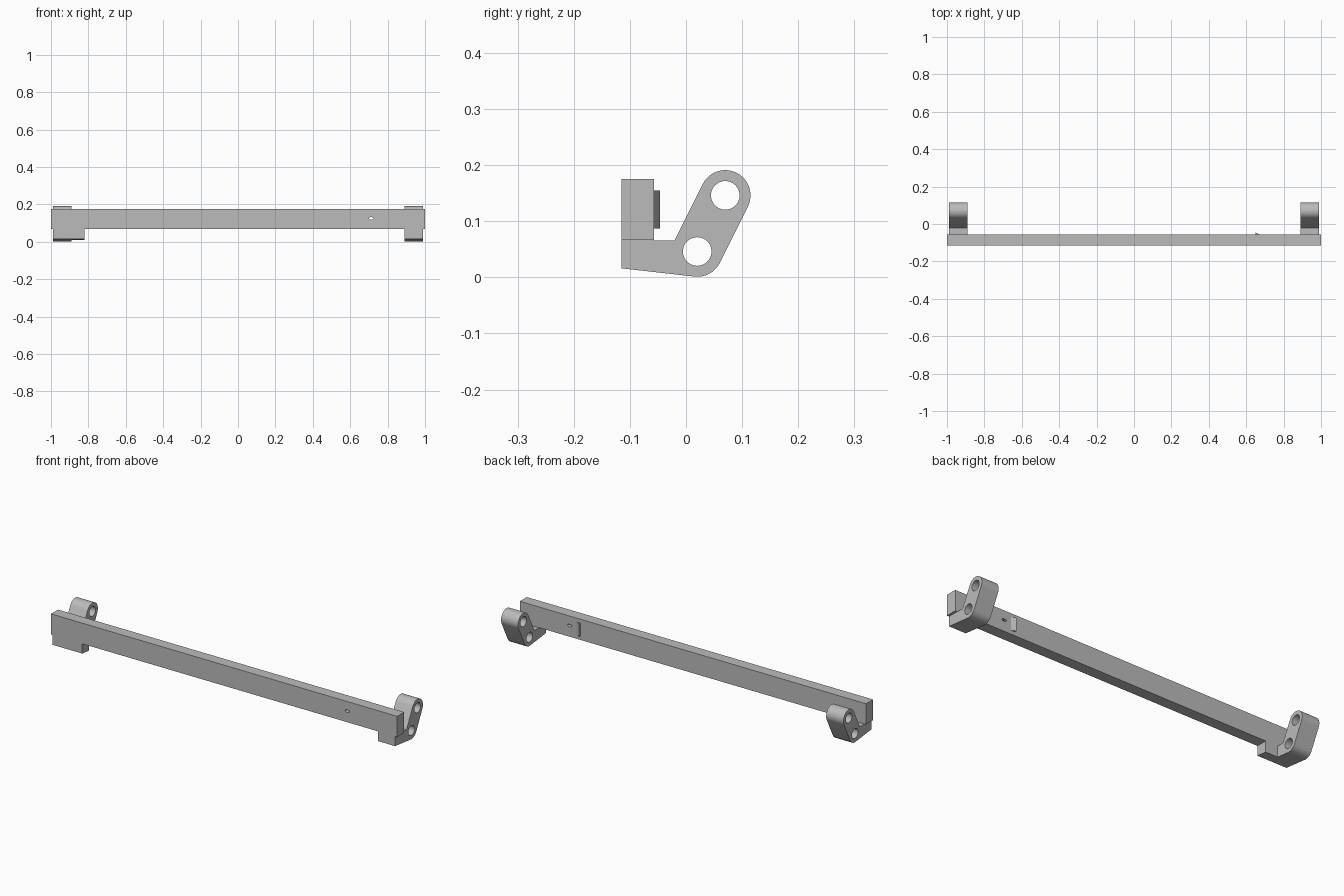
import bpy, bmesh
from math import pi, cos, sin, atan2, hypot, asin
from mathutils import Matrix

if "Cube" in bpy.data.objects:
    bpy.data.objects.remove(bpy.data.objects["Cube"])

grey = bpy.data.materials.new("Plain grey")
grey.use_nodes = True
grey.diffuse_color = (0.5, 0.5, 0.5, 1)
grey.node_tree.nodes["Principled BSDF"].inputs["Base Color"].default_value = (0.5, 0.5, 0.5, 1)

# Maps from a flat profile (u, v, depth) to model axes
SIDE = Matrix(((0, 0, 1, 0), (1, 0, 0, 0), (0, 1, 0, 0), (0, 0, 0, 1)))   # u=y, v=z, depth=x
FRONT = Matrix(((1, 0, 0, 0), (0, 0, -1, 0), (0, 1, 0, 0), (0, 0, 0, 1)))  # u=x, v=z, depth=-y
TOP = Matrix()                                                             # u=x, v=y, depth=z


def arc(u, v, r, a0, a1, n=24, squash=1):
    return [(u + r * cos(a0 + (a1 - a0) * i / n), v + squash * r * sin(a0 + (a1 - a0) * i / n))
            for i in range(n + 1)]


def circle(u, v, r, squash=1):
    return arc(u, v, r, 0, 2 * pi, 40, squash)[:-1]


def prism(name, loops, d0, d1, frame):
    """Extrude an outline, with optional holes, between two depths."""
    curve = bpy.data.curves.new(name, "CURVE")
    curve.dimensions = "2D"
    curve.fill_mode = "BOTH"
    curve.extrude = (d1 - d0) / 2
    for loop in loops:
        s = curve.splines.new("POLY")
        s.points.add(len(loop) - 1)
        for p, (u, v) in zip(s.points, loop):
            p.co = (u, v, 0, 1)
        s.use_cyclic_u = True
    temp = bpy.data.objects.new(name + " outline", curve)
    bpy.context.collection.objects.link(temp)
    graph = bpy.context.evaluated_depsgraph_get()
    mesh = bpy.data.meshes.new_from_object(temp.evaluated_get(graph))
    bpy.data.objects.remove(temp)
    mesh.transform(frame @ Matrix.Translation((0, 0, (d0 + d1) / 2)))
    bm = bmesh.new()
    bm.from_mesh(mesh)
    bmesh.ops.remove_doubles(bm, verts=bm.verts, dist=1e-5)
    bmesh.ops.recalc_face_normals(bm, faces=bm.faces)
    bm.to_mesh(mesh)
    bm.free()
    mesh.materials.clear()
    mesh.materials.append(grey)
    obj = bpy.data.objects.new(name, mesh)
    bpy.context.collection.objects.link(obj)
    bpy.ops.object.select_all(action="DESELECT")
    obj.select_set(True)
    bpy.context.view_layer.objects.active = obj
    bpy.ops.object.shade_smooth_by_angle(angle=pi / 6)
    return obj


def rect(u0, v0, u1, v1):
    return [(u0, v0), (u1, v0), (u1, v1), (u0, v1)]


# Long bar with a small oval hole
FACE, BACK, UNDER = -0.115, -0.057, 0.067
prism("long_bar", [rect(-1, UNDER, 1, 0.175), circle(0.712, 0.125, 0.013, 0.5)],
      -BACK, -FACE, FRONT)

# Hinge bracket outline: foot under the bar plus a slanted round-ended arm
LOW, HIGH, R = (0.02, 0.046), (0.07, 0.146), 0.045
lean = atan2(HIGH[1] - LOW[1], HIGH[0] - LOW[0])
toe = (FACE, 0.016)
du, dv = LOW[0] - toe[0], LOW[1] - toe[1]
touch = atan2(dv, du) - asin(R / hypot(du, dv)) - pi / 2
left_edge = (HIGH[0] - R * sin(lean), HIGH[1] + R * cos(lean))
foot_top = 0.066
notch = (left_edge[0] - (left_edge[1] - foot_top) / (sin(lean) / cos(lean)), foot_top)
outline = ([toe] + arc(*LOW, R, touch, lean - pi / 2)
           + arc(*HIGH, R, lean - pi / 2, lean + pi / 2)
           + [notch, (BACK, foot_top), (BACK, UNDER), (FACE, UNDER)])
holes = [circle(*LOW, 0.0255), circle(*HIGH, 0.0255)]
for name, x0, x1 in (("right_bracket", -0.99, -0.89), ("left_bracket", 0.89, 0.988)):
    prism(name, [outline] + holes, x0, x1, SIDE)

# Inward extension of the right foot, following its sloping underside
slope = sin(touch + pi / 2) / cos(touch + pi / 2)
prism("right_foot_extension",
      [[toe, (BACK, toe[1] + slope * (BACK - FACE)), (BACK, UNDER), (FACE, UNDER)]],
      -0.89, -0.82, SIDE)

# Small wedge catch on the back of the bar
prism("wedge_catch", [[(0.65, BACK), (0.674, BACK), (0.65, -0.046)]], 0.087, 0.155, TOP)
